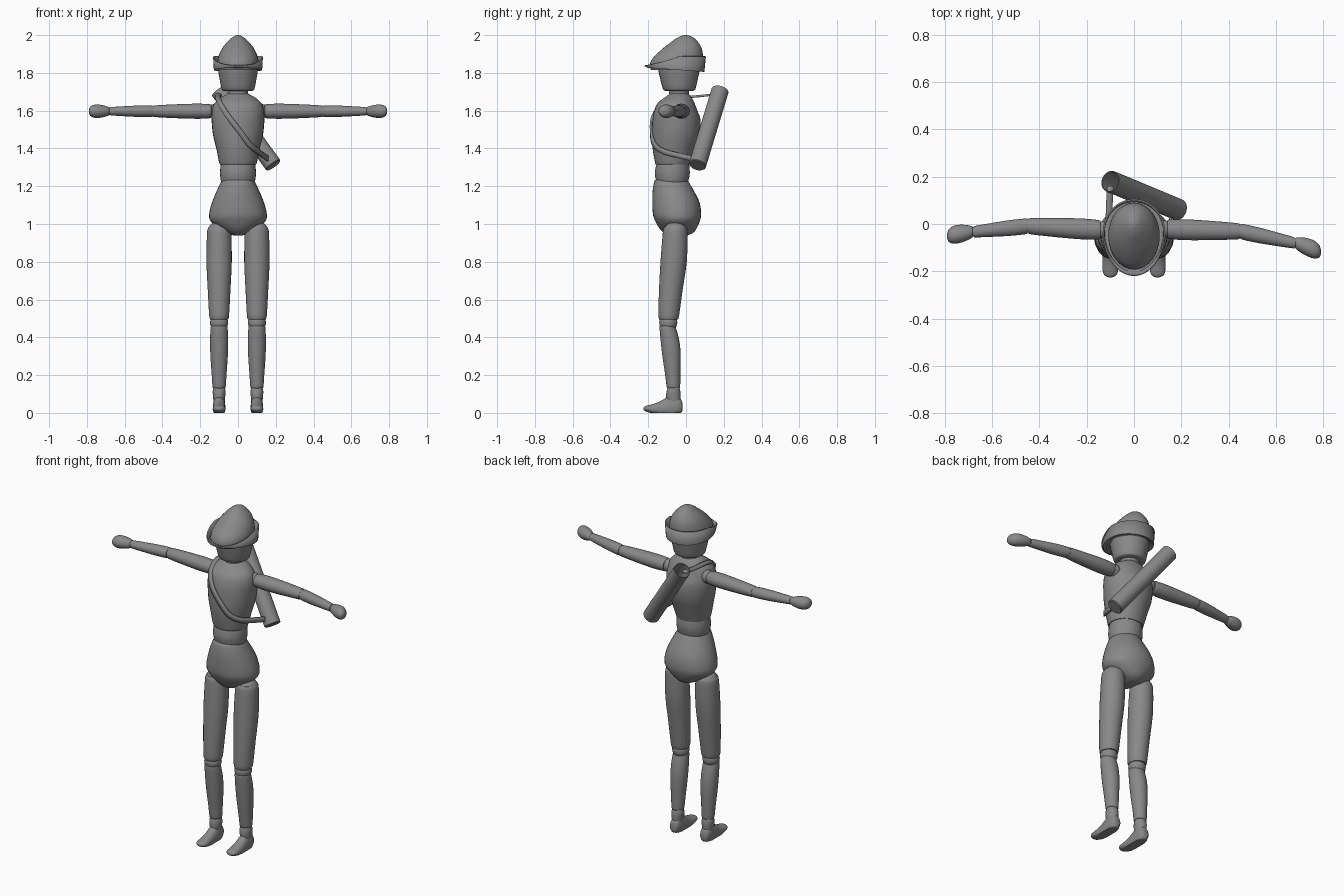
import bpy, bmesh
from math import sin, cos, pi
from mathutils import Vector

if "Cube" in bpy.data.objects:
    bpy.data.objects.remove(bpy.data.objects["Cube"])

# One dark grey for the whole figure
grey = bpy.data.materials.new("dark_grey")
grey.diffuse_color = (.25, .25, .25, 1)
grey.use_nodes = True
grey.node_tree.nodes["Principled BSDF"].inputs["Base Color"].default_value = grey.diffuse_color


def finish(bm, name, angle=40):
    bmesh.ops.recalc_face_normals(bm, faces=bm.faces)
    me = bpy.data.meshes.new(name)
    bm.to_mesh(me)
    bm.free()
    me.materials.append(grey)
    ob = bpy.data.objects.new(name, me)
    bpy.context.collection.objects.link(ob)
    bpy.ops.object.select_all(action='DESELECT')
    ob.select_set(True)
    bpy.context.view_layer.objects.active = ob
    bpy.ops.object.shade_smooth_by_angle(angle=angle * pi / 180)
    return ob


def spline(pts, sub):
    """Catmull-Rom through tuples of numbers."""
    pts = [Vector(p) for p in pts]
    p = [pts[0] * 2 - pts[1]] + pts + [pts[-1] * 2 - pts[-2]]
    out = []
    for i in range(1, len(p) - 2):
        a, b, c, d = p[i - 1:i + 3]
        for k in range(sub):
            t = k / sub
            out.append(0.5 * (2 * b + (c - a) * t + (2 * a - 5 * b + 4 * c - d) * t * t
                              + (3 * b - a - 3 * c + d) * t ** 3))
    return out + [pts[-1]]


def loft(name, axis, rings, seg=32, sub=3):
    """Elliptical rings (t, a, b, ra, rb) along an axis, capped at both ends."""
    bm = bmesh.new()
    loops = []
    for t, a, b, ra, rb in spline(rings, sub):
        loop = []
        for i in range(seg):
            w = 2 * pi * i / seg
            p, q = a + ra * cos(w), b + rb * sin(w)
            co = {'x': (t, p, q), 'y': (p, t, q), 'z': (p, q, t)}[axis]
            loop.append(bm.verts.new((co[0], co[1], max(co[2], 0))))
        loops.append(loop)
    for l, m in zip(loops, loops[1:]):
        for i in range(seg):
            j = (i + 1) % seg
            bm.faces.new((l[i], l[j], m[j], m[i]))
    bm.faces.new(loops[0])
    bm.faces.new(loops[-1])
    return finish(bm, name)


def body(name, rows, cx=0):
    """Upright part from rows (z, front y, back y, half width)."""
    return loft(name, 'z', [(z, cx, (f + b) / 2, w, (b - f) / 2) for z, f, b, w in rows])


def ball(name, loc, r):
    bm = bmesh.new()
    bmesh.ops.create_uvsphere(bm, u_segments=24, v_segments=14, radius=r)
    bmesh.ops.translate(bm, verts=bm.verts, vec=loc)
    return finish(bm, name)


# Head, neck and trunk
body("head", [(1.705, -.11, .04, .075), (1.715, -.122, .05, .087), (1.77, -.137, .063, .098),
              (1.83, -.147, .075, .106), (1.88, -.13, .075, .095)])
body("neck", [(1.64, -.09, .015, .054), (1.715, -.09, .015, .054)])
body("chest", [(1.69, -.088, .012, .055), (1.683, -.095, .02, .066), (1.67, -.112, .03, .09),
               (1.64, -.15, .045, .124), (1.60, -.168, .06, .138), (1.55, -.178, .077, .14),
               (1.47, -.181, .072, .132), (1.40, -.177, .05, .115), (1.33, -.165, .025, .101),
               (1.315, -.16, .02, .096)])
body("waist", [(1.325, -.15, .012, .088), (1.312, -.158, .017, .092), (1.27, -.165, .02, .095),
               (1.235, -.16, .014, .092), (1.215, -.155, .008, .086)])
body("pelvis", [(1.235, -.155, .005, .075), (1.225, -.168, .013, .088), (1.17, -.177, .045, .115),
                (1.11, -.178, .073, .139), (1.05, -.175, .08, .153), (1.015, -.162, .073, .145),
                (.98, -.143, .058, .105), (.955, -.12, .04, .065), (.94, -.09, .01, .025)])

# Legs
for side, s in (("right", -1), ("left", 1)):
    x = s * .1
    ball(side + "_hip_joint", (x, -.056, .955), .062)
    body(side + "_thigh", [(.985, -.112, -.002, .054), (.972, -.12, .005, .061), (.93, -.125, .008, .065),
                           (.8, -.135, .004, .067), (.65, -.143, -.018, .06), (.52, -.146, -.036, .053),
                           (.495, -.142, -.042, .048)], x)
    ball(side + "_knee_joint", (x, -.094, .478), .048)
    body(side + "_shin", [(.465, -.136, -.06, .041), (.45, -.14, -.053, .045), (.38, -.134, -.035, .048),
                          (.3, -.125, -.028, .046), (.2, -.11, -.03, .039), (.14, -.103, -.031, .035),
                          (.13, -.098, -.036, .029)], x)
    body(side + "_ankle", [(.14, -.095, -.038, .028), (.115, -.103, -.03, .034),
                           (.085, -.105, -.028, .032), (.04, -.1, -.03, .028)], x)
    loft(side + "_foot", 'y', [(-.018, x, .03, .012, .015), (-.025, x, .035, .024, .034),
                               (-.05, x, .035, .032, .058), (-.09, x, .03, .033, .06),
                               (-.13, x, .022, .033, .043), (-.17, x, .02, .034, .028),
                               (-.205, x, .022, .031, .017), (-.22, x, .022, .02, .011),
                               (-.225, x, .022, .008, .005)])

# Arms: y at shoulder, elbow, wrist and fingertip differs per side
Z = 1.597


def arm(side, s, shoulder, elbow, wrist, tip):
    def part(name, x0, x1, y0, y1, rows):
        rings = []
        for f, r in rows:
            rings.append((s * (x0 + (x1 - x0) * f), y0 + (y1 - y0) * f, Z, r * 1.1, r))
        loft(side + name, 'x', rings)
    ball(side + "_shoulder_joint", (s * .125, shoulder, Z), .038)
    part("_upper_arm", .14, .445, shoulder, elbow,
         [(0, .03), (.03, .037), (.25, .04), (.6, .037), (.97, .031), (1, .026)])
    ball(side + "_elbow_joint", (s * .447, elbow, Z), .028)
    part("_forearm", .449, .678, elbow, wrist,
         [(0, .025), (.04, .03), (.35, .03), (.7, .026), (.97, .022), (1, .018)])
    ball(side + "_wrist_joint", (s * .682, wrist, Z), .02)
    part("_hand", .68, .79, wrist, tip,
         [(0, .017), (.06, .023), (.25, .03), (.5, .035), (.75, .034), (.93, .024), (1, .008)])


arm("left", 1, -.022, -.031, -.08, -.118)
arm("right", -1, -.025, -.009, -.033, -.05)

# Pointed hat crown
body("hat_crown", [(1.815, -.185, .083, .106), (1.84, -.192, .088, .108), (1.875, -.178, .09, .107),
                   (1.92, -.133, .086, .09), (1.955, -.09, .07, .065), (1.985, -.048, .042, .034),
                   (1.997, -.02, .018, .014), (2.0, -.006, .004, .004)])

# Hat brim: turned up at the back, running to a point at the front
bm = bmesh.new()
N = 48
rows = [[], [], []]
for i in range(N):
    t = 2 * pi * i / N
    c, d = cos(t), sin(t)
    k = (1 + c) / 2
    egg = 1 + .1 * c
    low = 1.83 - .022 * k
    high = 1.838 + .05 * min(1, 1.7 * k) ** 1.2
    rows[0].append(bm.verts.new((.1 * d * egg, -.05 + .13 * c, low + .004)))
    rows[1].append(bm.verts.new((.125 * d * egg, -.054 + .149 * c, low)))
    rows[2].append(bm.verts.new((.128 * d * egg, -.058 + .16 * c, high)))
for a, b in zip(rows, rows[1:]):
    for i in range(N):
        j = (i + 1) % N
        bm.faces.new((a[i], a[j], b[j], b[i]))
brim = finish(bm, "hat_brim")
mod = brim.modifiers.new("thickness", 'SOLIDIFY')
mod.thickness = .007
mod.offset = 0

# Hollow quiver across the back, turned profile (radius, distance along the axis)
top, bottom = Vector((-.1, .18, 1.705)), Vector((.188, .06, 1.31))
length = (top - bottom).length
rot = (top - bottom).to_track_quat('Z', 'Y')
bm = bmesh.new()
profile = [(0, 0), (.042, 0), (.046, .004), (.046, length), (.042, length), (.042, .03), (0, .03)]
vs = [bm.verts.new((r, 0, h)) for r, h in profile]
es = [bm.edges.new(e) for e in zip(vs, vs[1:])]
bmesh.ops.spin(bm, geom=vs + es, cent=(0, 0, 0), axis=(0, 0, 1), angle=2 * pi, steps=32)
bmesh.ops.remove_doubles(bm, verts=bm.verts, dist=.0001)
for v in bm.verts:
    v.co = rot @ v.co + bottom
finish(bm, "quiver")

# Strap: flat ribbon through points, each with the direction its face points
path = [(-.1, .16, 1.687, 0, 0, 1), (-.105, .06, 1.676, 0, 0, 1), (-.105, -.02, 1.67, 0, 0, 1),
        (-.102, -.085, 1.655, -.2, -.5, .8), (-.085, -.14, 1.62, -.3, -1, .4),
        (-.045, -.177, 1.56, -.2, -1, .1), (.01, -.185, 1.49, 0, -1, 0), (.062, -.168, 1.42, .5, -1, 0),
        (.105, -.12, 1.385, .9, -.6, 0), (.132, -.05, 1.365, 1, -.2, 0), (.16, .04, 1.345, 1, -.2, 0)]
pts = spline(path, 4)
bm = bmesh.new()
prev = None
for i, p in enumerate(pts):
    co, n = Vector(p[:3]), Vector(p[3:])
    tan = Vector(pts[min(i + 1, len(pts) - 1)][:3]) - Vector(pts[max(i - 1, 0)][:3])
    w = tan.cross(n).normalized() * .014
    pair = bm.verts.new(co - w), bm.verts.new(co + w)
    if prev:
        bm.faces.new((prev[0], prev[1], pair[1], pair[0]))
    prev = pair
strap = finish(bm, "quiver_strap")
mod = strap.modifiers.new("thickness", 'SOLIDIFY')
mod.thickness = .012
mod.offset = 0
